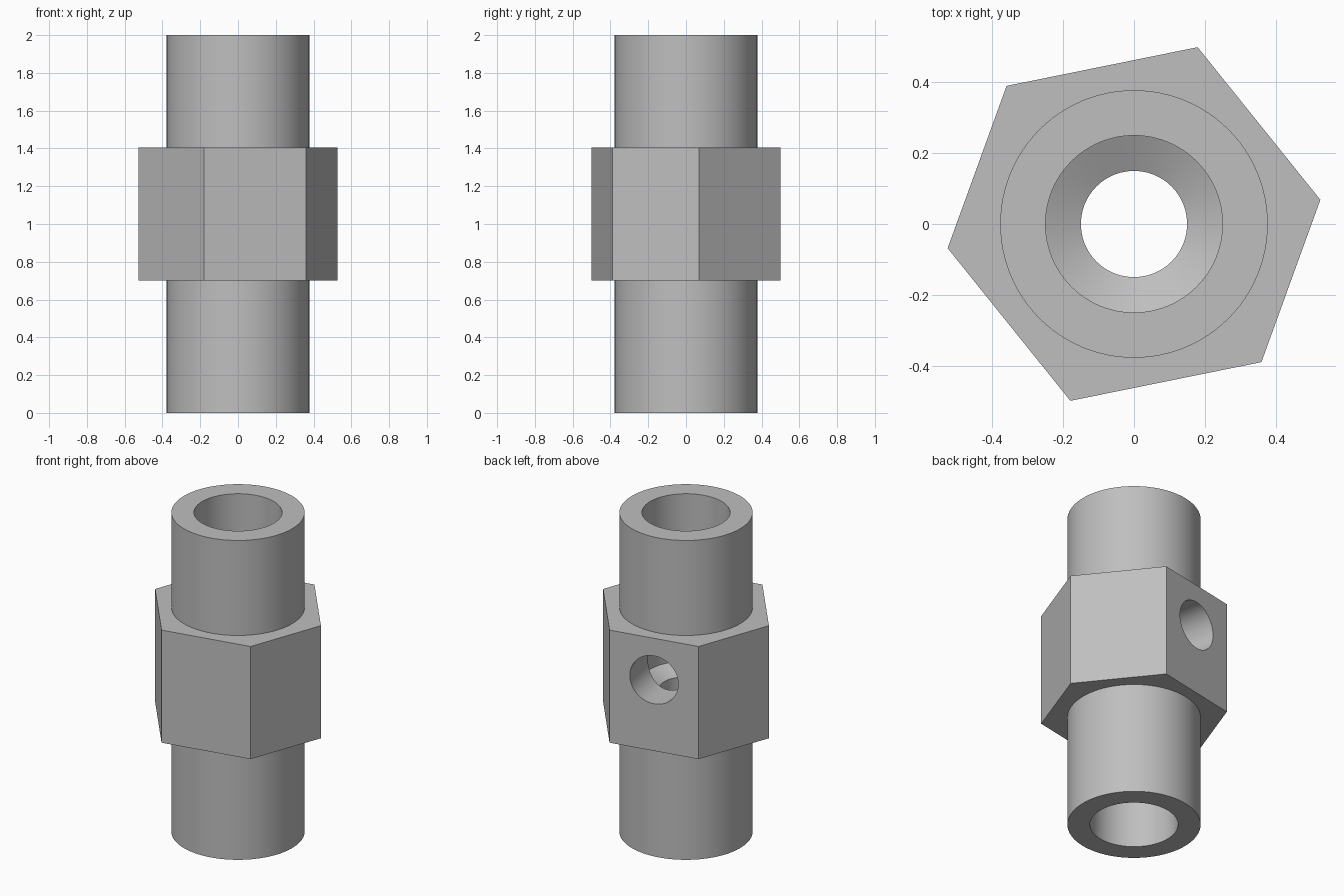
import bpy, bmesh, math
from mathutils import Matrix

if "Cube" in bpy.data.objects:
    bpy.data.objects.remove(bpy.data.objects["Cube"])

SEGMENTS = 96

steel = bpy.data.materials.new("steel_grey")
steel.use_nodes = True
grey = (0.52, 0.52, 0.52, 1)
steel.diffuse_color = grey
steel.node_tree.nodes["Principled BSDF"].inputs["Base Color"].default_value = grey


def add_object(name, bm):
    bmesh.ops.recalc_face_normals(bm, faces=bm.faces)
    mesh = bpy.data.meshes.new(name)
    bm.to_mesh(mesh)
    bm.free()
    mesh.materials.append(steel)
    obj = bpy.data.objects.new(name, mesh)
    bpy.context.collection.objects.link(obj)
    return obj


def turned(name, profile):
    """Closed solid turned about z from (radius, height) pairs."""
    bm = bmesh.new()
    rings = []
    for r, z in profile:
        rings.append([bm.verts.new((r * math.cos(a), r * math.sin(a), z))
                      for a in (math.tau * i / SEGMENTS for i in range(SEGMENTS))])
    for low, high in zip(rings, rings[1:]):
        for i in range(SEGMENTS):
            j = (i + 1) % SEGMENTS
            bm.faces.new((low[i], low[j], high[j], high[i]))
    bm.faces.new(rings[0])
    bm.faces.new(rings[-1])
    return add_object(name, bm)


# Six-sided collar, slightly irregular
bm = bmesh.new()
corners = [7.4, 70.2, 132.7, 187.4, 250.2, 312.7]
base = bm.faces.new([bm.verts.new((0.531 * math.cos(math.radians(a)),
                                   0.531 * math.sin(math.radians(a)), 0.70))
                     for a in corners])
top = bmesh.ops.extrude_face_region(bm, geom=[base])
bmesh.ops.translate(bm, vec=(0, 0, 0.705),
                    verts=[v for v in top["geom"] if isinstance(v, bmesh.types.BMVert)])
body = add_object("fitting_body", bm)

# Round barrel running through the collar
barrel = turned("barrel", [(0.378, 0), (0.378, 2)])

# Stepped bore with drill-point shoulders at both ends of the narrow passage
bore = turned("bore_cutter", [(0.25, -0.1), (0.25, 0.70), (0.15, 0.75),
                              (0.15, 0.90), (0.25, 0.95), (0.25, 2.1)])

# Side port, square to one collar flat
port = turned("port_cutter", [(0.15, 0), (0.15, 0.7)])
flat_angle = math.radians((corners[1] + corners[2]) / 2)
port.data.transform(Matrix.Translation((0, 0, 1.145))
                    @ Matrix.Rotation(flat_angle, 4, "Z")
                    @ Matrix.Rotation(math.pi / 2, 4, "Y"))

# Combine the solids and cut the holes
bpy.ops.object.select_all(action="DESELECT")
body.select_set(True)
bpy.context.view_layer.objects.active = body
for tool, operation in ((barrel, "UNION"), (bore, "DIFFERENCE"), (port, "DIFFERENCE")):
    mod = body.modifiers.new(tool.name, "BOOLEAN")
    mod.object = tool
    mod.operation = operation
    mod.solver = "EXACT"
    bpy.ops.object.modifier_apply(modifier=mod.name)
    bpy.data.objects.remove(tool)

bpy.ops.object.shade_smooth_by_angle(angle=math.radians(20))
